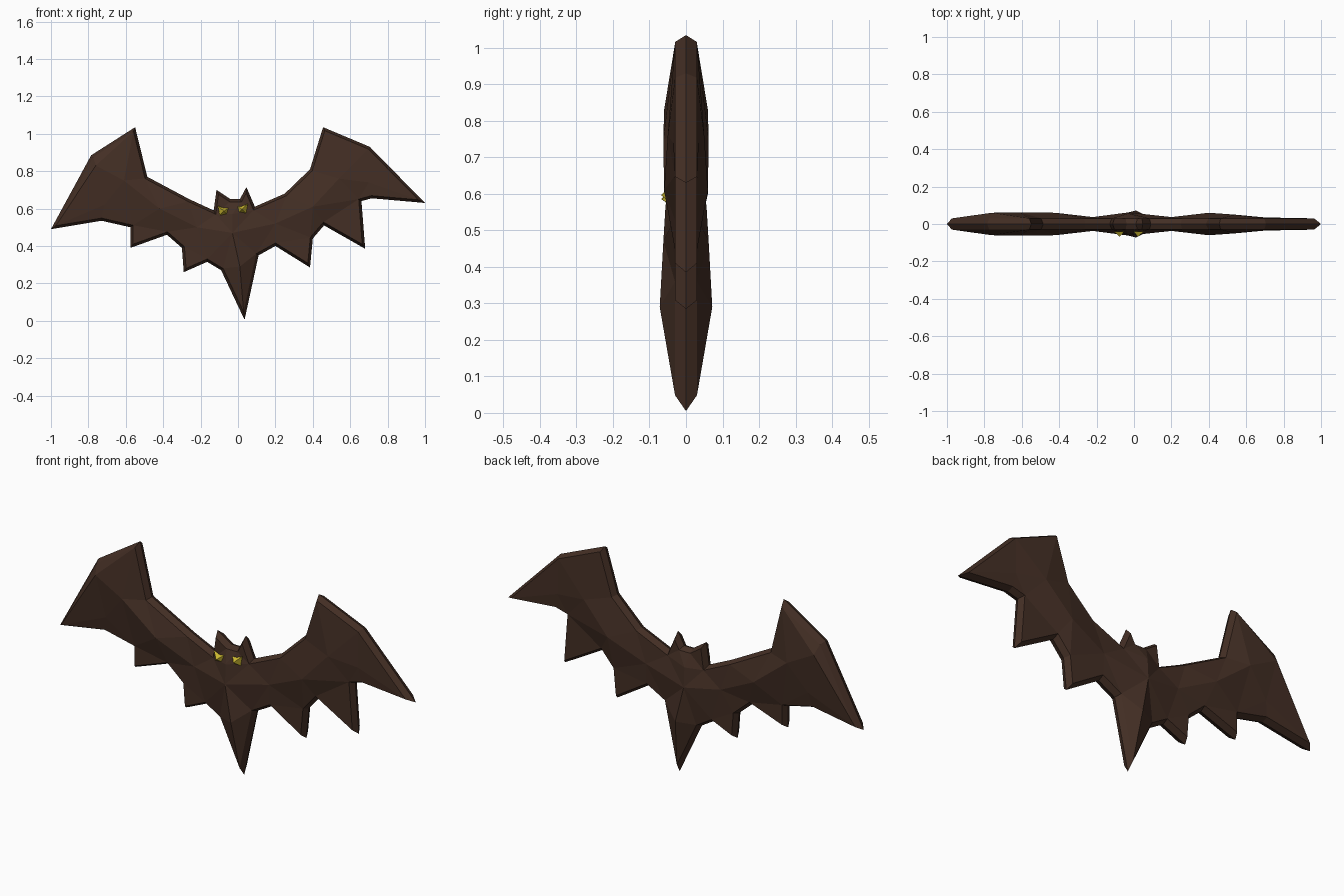
import bpy, bmesh
from mathutils import Vector
from mathutils.geometry import delaunay_2d_cdt

if "Cube" in bpy.data.objects:
    bpy.data.objects.remove(bpy.data.objects["Cube"])


def material(name, color):
    m = bpy.data.materials.new(name)
    m.diffuse_color = (*color, 1)
    m.use_nodes = True
    m.node_tree.nodes["Principled BSDF"].inputs["Base Color"].default_value = m.diffuse_color
    return m


def finish(bm, name, mat):
    bmesh.ops.recalc_face_normals(bm, faces=bm.faces)
    me = bpy.data.meshes.new(name)
    bm.to_mesh(me)
    bm.free()
    me.materials.append(mat)
    ob = bpy.data.objects.new(name, me)
    bpy.context.collection.objects.link(ob)
    return ob


brown = material("dark brown", (0.057, 0.028, 0.018))
yellow = material("yellow", (0.60, 0.48, 0.03))

# silhouette (x, z), clockwise from the left wing tip
outline = [Vector(p) for p in [
    (-1, .49), (-.785, .885), (-.55, 1.035), (-.485, .77), (-.26, .65), (-.13, .59),
    (-.115, .70), (-.04, .65), (.01, .65), (.045, .715), (.09, .61),
    (.25, .68), (.385, .81), (.455, 1.035), (.705, .93), (1, .63),
    (.715, .655), (.66, .64), (.68, .385), (.46, .51), (.40, .44), (.385, .285),
    (.20, .40), (.11, .35), (.035, .005), (-.09, .27), (-.165, .315),
    (-.29, .26), (-.30, .39), (-.38, .46), (-.575, .39), (-.575, .50), (-.73, .535)]]

# raised ridge through wings and body (x, z, half thickness)
ridge = [(-.76, .83, .06), (-.715, .62, .042), (-.61, .75, .062), (-.42, .60, .06),
         (-.22, .50, .037), (-.03, .47, .062), (.20, .52, .037), (.40, .61, .06),
         (.54, .76, .05), (.70, .74, .035), (.01, .29, .072), (-.03, .57, .056)]


def inset(pts, d):
    out = []
    n = len(pts)
    for i, p in enumerate(pts):
        a = (p - pts[i - 1]).normalized()
        b = (pts[(i + 1) % n] - p).normalized()
        na, nb = Vector((a.y, -a.x)), Vector((b.y, -b.x))
        out.append(p + (na + nb) * d / (1 + na.dot(nb)))
    return out


# bat: bevelled rim and faceted relief, mirrored front to back
n = len(outline)
pts = outline + inset(outline, .014) + [Vector(r[:2]) for r in ridge]
height = [0] * n + [.03] * n + [r[2] for r in ridge]
loop = [(i, (i + 1) % n) for i in range(n)]
edges = loop + [(a + n, b + n) for a, b in loop]
edges += [(2 * n + i, 2 * n + i + 1) for i in range(9)] + [(2 * n + 5, 2 * n + 10), (2 * n + 5, 2 * n + 11)]
verts, _, faces, origin, _, _ = delaunay_2d_cdt(pts, edges, [], 1, 1e-5)
bm = bmesh.new()
sides = []
for s in (-1, 1):
    sides.append([bm.verts.new((v.x, s * (height[o[0]] if o else .02), v.y))
                  for v, o in zip(verts, origin)])
for side in sides:
    for f in faces:
        bm.faces.new([side[i] for i in f])
bmesh.ops.remove_doubles(bm, verts=bm.verts, dist=1e-4)
finish(bm, "bat_body", brown)

# slanted faceted eyes
for name, cx, cz, s in (("left_eye", -.08, .59, 1), ("right_eye", .025, .60, -1)):
    bm = bmesh.new()
    rim = [bm.verts.new((cx + s * x, -.04, cz + z)) for x, z in
           ((-.028, .026), (.004, .012), (.028, .012), (.022, -.022), (-.018, -.024))]
    tip = bm.verts.new((cx + s * .004, -.068, cz - .004))
    for i in range(5):
        bm.faces.new((rim[i - 1], rim[i], tip))
    bm.faces.new(rim)
    finish(bm, name, yellow)
